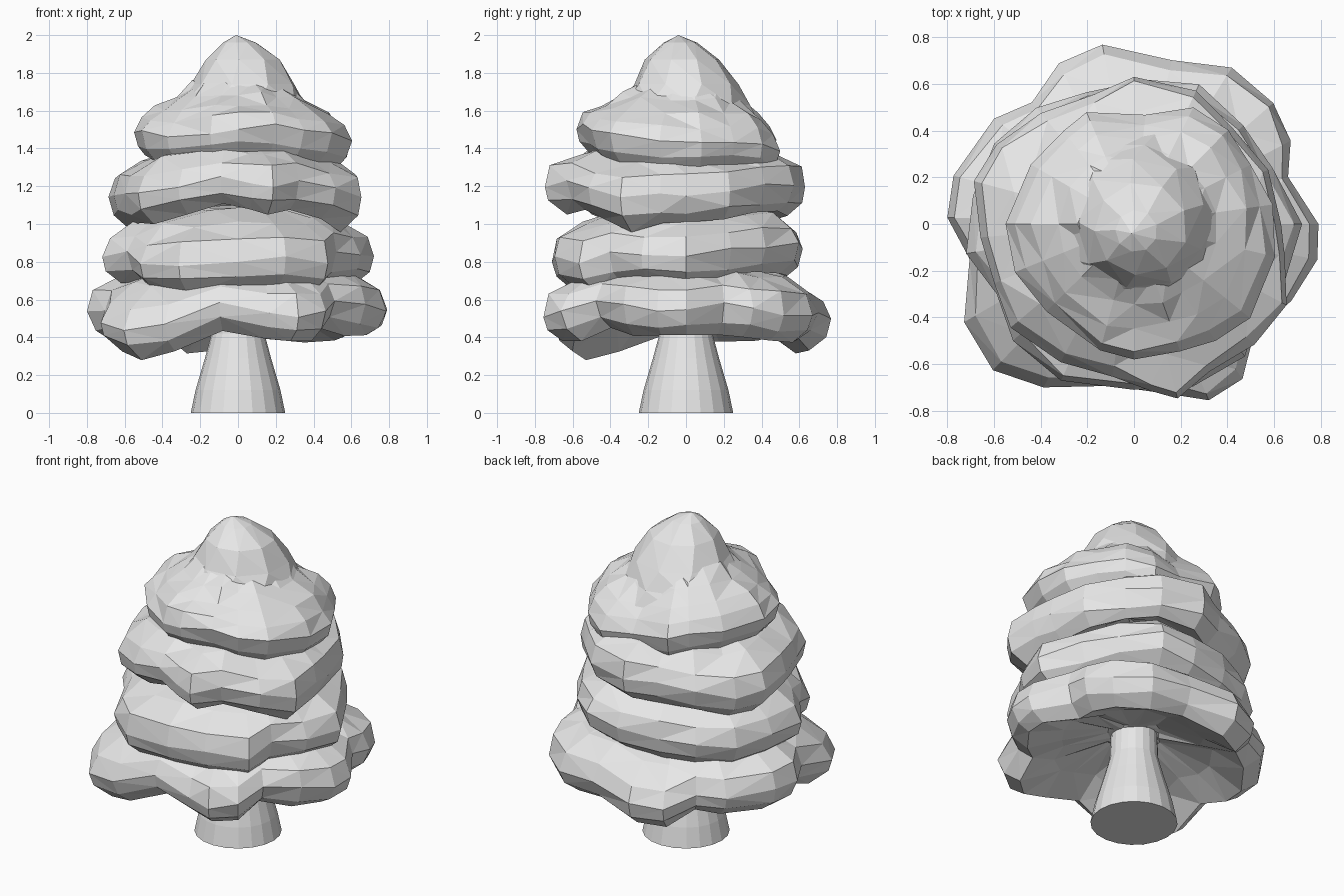
import bpy
import bmesh
import math
import random
from mathutils import Vector

random.seed(4)
if "Cube" in bpy.data.objects:
    bpy.data.objects.remove(bpy.data.objects["Cube"], do_unlink=True)

grey = bpy.data.materials.new("plain_grey")
grey.use_nodes = True
colour = (0.8, 0.8, 0.8, 1)
grey.diffuse_color = colour
grey.node_tree.nodes["Principled BSDF"].inputs["Base Color"].default_value = colour


def skin(name, rings, tip=None, triangles=False):
    """Join closed rings of points into a flat-shaded solid, with an optional pointed top."""
    bm = bmesh.new()
    loops = [[bm.verts.new(p) for p in ring] for ring in rings]
    count = len(loops[0])
    for lower, upper in zip(loops, loops[1:]):
        for i in range(count):
            j = (i + 1) % count
            bm.faces.new((lower[i], lower[j], upper[j], upper[i]))
    bm.faces.new(list(reversed(loops[0])))
    if tip:
        peak = bm.verts.new(tip)
        for i in range(count):
            bm.faces.new((loops[-1][i], loops[-1][(i + 1) % count], peak))
    else:
        bm.faces.new(loops[-1])
    bmesh.ops.recalc_face_normals(bm, faces=bm.faces[:])
    if triangles:
        bmesh.ops.triangulate(bm, faces=bm.faces[:], quad_method='SHORT_EDGE')
    mesh = bpy.data.meshes.new(name)
    bm.to_mesh(mesh)
    bm.free()
    mesh.materials.append(grey)
    obj = bpy.data.objects.new(name, mesh)
    bpy.context.collection.objects.link(obj)


def polar(radius, angle, z, x=0, y=0):
    return Vector((x + radius * math.cos(angle), y + radius * math.sin(angle), z))


def circle(radius, z, sides, x=0, y=0, turn=0):
    return [polar(radius, math.tau * i / sides + turn, z, x, y) for i in range(sides)]


def foliage(name, rim, profile):
    """Lumpy tier. Rim rows: angle in degrees, radius and height in hundredths.
    Profile rows: share of rim radius, rise from the rim, share of rim waviness."""
    mean = sum(h for _, _, h in rim) / len(rim)
    rings = []
    for share, rise, wave in profile:
        ring = []
        for angle, radius, height in rim:
            wobble = random.uniform(-0.015, 0.015)
            reach = radius / 100 * share + (wobble if share < 1 else 0)
            z = (mean + (height - mean) * wave) / 100 + rise + wobble
            ring.append(polar(reach, math.radians(angle), z))
        rings.append(ring)
    skin(name, rings, triangles=True)


# Trunk, flared toward the ground
skin("trunk", [circle(r, z, 20) for r, z in
               ((.25, 0), (.225, .12), (.175, .29), (.14, .42), (.13, .66))])

# Rounded cross-section shared by the three lower tiers
tier = ((.2, .04, 0), (.58, -.05, .6), (.85, -.15, 1.2), (.96, -.09, 1.1),
        (1, 0, 1), (.95, .1, .95), (.75, .18, .6), (.42, .25, 0))

foliage("bottom_foliage", (
    (0, 79, 55), (17, 69, 57), (28, 76, 56), (41, 79, 53), (58, 79, 53), (77, 72, 54),
    (100, 78, 49), (115, 76, 48), (130, 68, 54), (143, 75, 54), (165, 80, 53),
    (178, 80, 54), (192, 72, 55), (210, 84, 49), (226, 87, 45), (241, 80, 48),
    (262, 70, 58), (283, 75, 54), (293, 82, 52), (305, 81, 54), (317, 70, 60),
    (334, 75, 56), (349, 80, 55)), tier)

foliage("lower_foliage", (
    (0, 72, 83), (22, 64, 86), (42, 63, 88), (65, 66, 89), (85, 62, 86), (110, 60, 84),
    (130, 65, 84), (150, 69, 82), (170, 70, 83), (190, 73, 83), (207, 66, 85),
    (224, 72, 80), (245, 74, 79), (270, 71, 81), (290, 74, 82), (310, 74, 80),
    (322, 66, 84), (340, 69, 84)), tier)

foliage("upper_foliage", (
    (0, 63, 116), (22, 62, 117), (45, 59, 120), (65, 63, 121), (90, 63, 119),
    (108, 58, 118), (130, 62, 116), (150, 68, 113), (165, 71, 114), (185, 66, 116),
    (203, 65, 115), (220, 69, 116), (242, 67, 120), (262, 66, 124), (276, 72, 121),
    (284, 77, 120), (297, 71, 122), (315, 73, 118), (332, 74, 113), (348, 66, 115)), tier)

# Crown tier, sloping up to the treetop
crown = ((.3, -.04, 0), (.6, -.06, .5), (.87, -.13, 1), (.96, -.07, 1), (1, .01, 1),
         (.93, .09, .9), (.79, .15, .7), (.6, .22, .3), (.42, .3, 0))
foliage("crown_foliage", (
    (8, 60, 142), (27, 56, 143), (45, 57, 141), (63, 56, 138), (84, 47, 140),
    (113, 52, 143), (127, 50, 145), (150, 51, 147), (180, 55, 148), (202, 55, 147),
    (225, 53, 146), (255, 56, 148), (270, 58, 150), (290, 58, 151), (305, 61, 148),
    (321, 64, 146), (347, 62, 143)), crown)

# Blunt treetop, a little off centre
skin("treetop", [circle(r, z, 9, x, y, turn) for r, z, x, y, turn in
                 ((.4, 1.54, .02, -.01, 0), (.34, 1.63, .02, 0, .1), (.28, 1.74, .03, 0, .3),
                  (.2, 1.87, .03, -.02, .4), (.09, 1.96, .01, -.03, .3))],
     tip=(-.01, -.04, 2), triangles=True)
